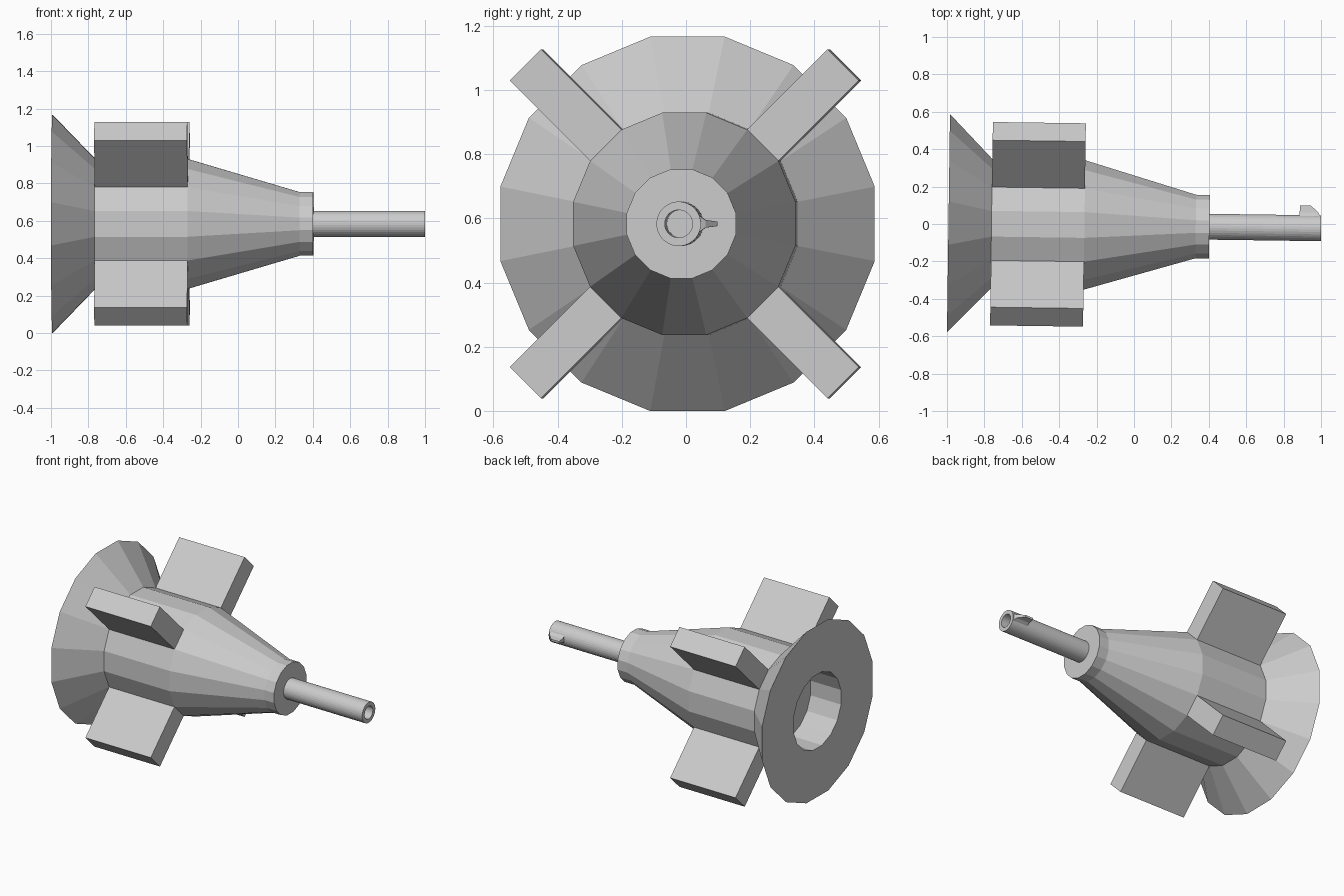
import bpy, bmesh, math
from mathutils import Matrix, Vector

cube = bpy.data.objects.get("Cube")
if cube:
    bpy.data.objects.remove(cube, do_unlink=True)

# Single plain grey
GREY = (0.6, 0.6, 0.6, 1)
grey = bpy.data.materials.new("plain grey")
grey.use_nodes = True
grey.diffuse_color = GREY
grey.node_tree.nodes["Principled BSDF"].inputs["Base Color"].default_value = GREY

# The whole model lies along x with a very slight yaw
PLACE = Matrix.Translation((0, -0.009, 0.583)) @ Matrix.Rotation(-0.0139, 4, 'Z')


def loft(name, rings):
    """Bridge equal-length rings of points and cap both ends."""
    bm = bmesh.new()
    loops = [[bm.verts.new(p) for p in ring] for ring in rings]
    n = len(loops[0])
    for a, b in zip(loops, loops[1:]):
        for i in range(n):
            j = (i + 1) % n
            bm.faces.new((a[i], a[j], b[j], b[i]))
    bm.faces.new(loops[0])
    bm.faces.new(loops[-1])
    bmesh.ops.recalc_face_normals(bm, faces=bm.faces)
    bm.transform(PLACE)
    mesh = bpy.data.meshes.new(name)
    bm.to_mesh(mesh)
    bm.free()
    mesh.materials.append(grey)
    obj = bpy.data.objects.new(name, mesh)
    bpy.context.collection.objects.link(obj)
    return obj


def lathe(name, profile, sides):
    """Turn (x, flat radius) pairs around x, with a flat side on top."""
    rings = []
    for x, flat in profile:
        r = flat / math.cos(math.pi / sides)
        angles = [(i + 0.5) * math.tau / sides for i in range(sides)]
        rings.append([(x, r * math.cos(a), r * math.sin(a)) for a in angles])
    return loft(name, rings)


def rect(x0, x1, y, half):
    return [(x0, y, -half), (x1, y, -half), (x1, y, half), (x0, y, half)]


# Body: recessed back, flared bell, drum, taper and collar
lathe("body", [(-0.76, 0.25), (-0.992, 0.25), (-0.992, 0.583), (-0.762, 0.346),
               (-0.265, 0.346), (0.33, 0.17), (0.403, 0.17)], 16)

# Hollow barrel
lathe("barrel", [(0.39, 0.069), (1.0, 0.069), (1.0, 0.043), (0.5, 0.043)], 32)

# Four fins, as wide as one side of the drum
width = 0.346 * math.tan(math.pi / 16)
for k in range(4):
    turn = Matrix.Rotation(math.radians(45 + 90 * k), 4, 'X')
    rings = [[turn @ Vector(p) for p in rect(-0.762, -0.265, y, width)]
             for y in (0.33, 0.7)]
    loft(f"fin_{k + 1}", rings)

# Small sight at the barrel tip, flared at its root
loft("sight", [rect(0.885, 0.998, 0.055, 0.032),
               rect(0.885, 0.985, 0.083, 0.012),
               rect(0.885, 0.945, 0.12, 0.007)])
